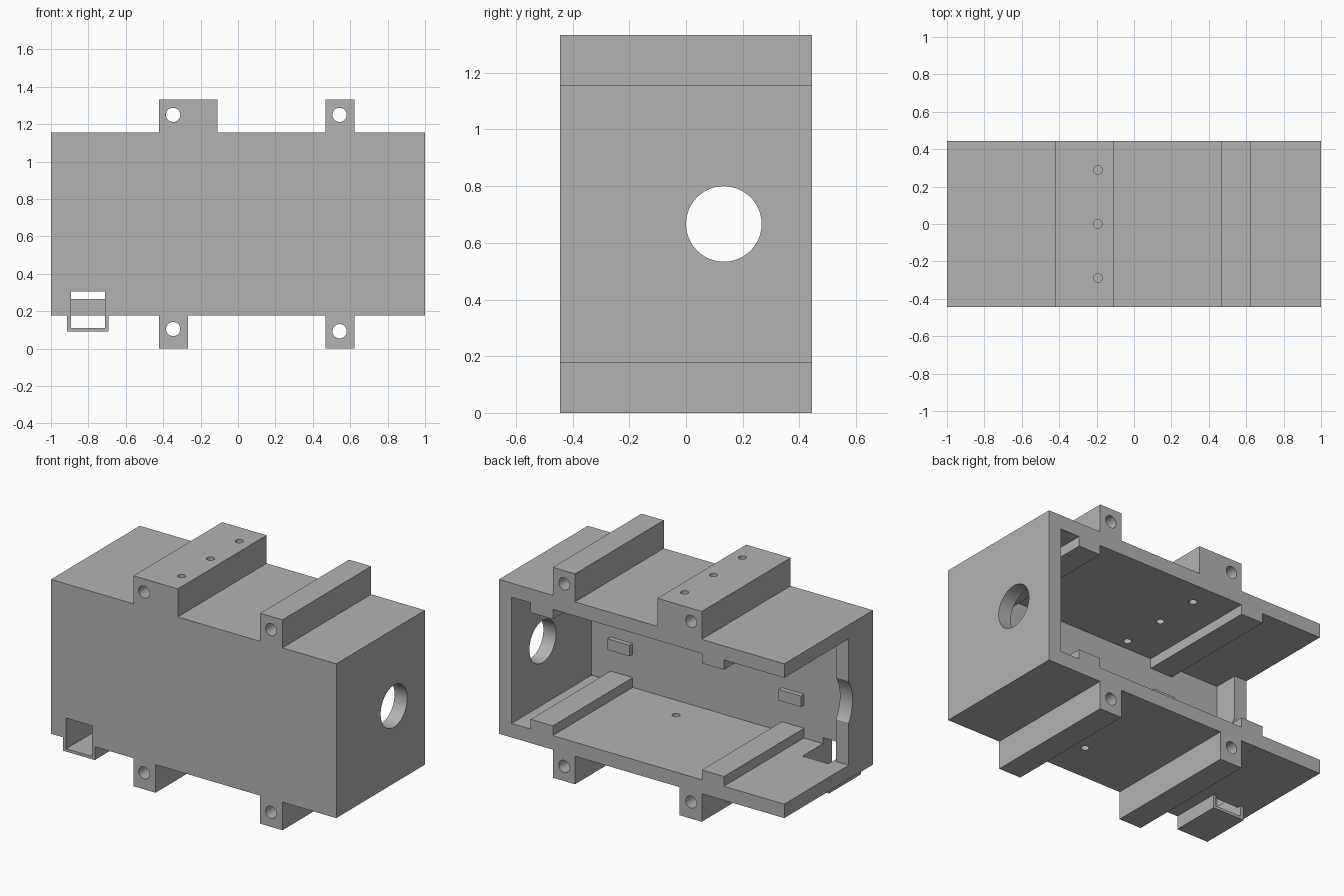
import bpy
import bmesh
from math import pi
from mathutils import Matrix, Vector

if "Cube" in bpy.data.objects:
    bpy.data.objects.remove(bpy.data.objects["Cube"], do_unlink=True)

grey = bpy.data.materials.new("plain_grey")
grey.use_nodes = True
grey.diffuse_color = (0.45, 0.45, 0.45, 1)
grey.node_tree.nodes["Principled BSDF"].inputs["Base Color"].default_value = (0.45, 0.45, 0.45, 1)

U = 2 / 22.5                      # wall thickness, used as the design unit
DEPTH = 5 * U                     # half depth
BOTTOM, TOP = 2 * U, 13 * U       # outer box
FLOOR, CEILING = 3 * U, 12 * U    # inner box
MID = 7.5 * U
FRONT = -DEPTH + U                # inside of the front wall
INNER = 1 - U


def make_object(name, bm):
    bmesh.ops.recalc_face_normals(bm, faces=bm.faces)
    mesh = bpy.data.meshes.new(name)
    bm.to_mesh(mesh)
    bm.free()
    mesh.materials.append(grey)
    obj = bpy.data.objects.new(name, mesh)
    bpy.context.collection.objects.link(obj)
    return obj


def prism(name, points, y0, y1):
    """Extrude an x-z outline along y."""
    bm = bmesh.new()
    face = bm.faces.new([bm.verts.new((x, y0, z)) for x, z in points])
    moved = bmesh.ops.extrude_face_region(bm, geom=[face])["geom"]
    bmesh.ops.translate(bm, vec=(0, y1 - y0, 0),
                        verts=[v for v in moved if isinstance(v, bmesh.types.BMVert)])
    return make_object(name, bm)


def block(name, x0, x1, y0, y1, z0, z1):
    return prism(name, [(x0, z0), (x1, z0), (x1, z1), (x0, z1)], y0, y1)


def drill(name, centre, radius, length, axis):
    turn = {"X": Matrix.Rotation(pi / 2, 4, "Y"),
            "Y": Matrix.Rotation(pi / 2, 4, "X"),
            "Z": Matrix.Identity(4)}[axis]
    bm = bmesh.new()
    bmesh.ops.create_cone(bm, cap_ends=True, segments=48, radius1=radius, radius2=radius,
                          depth=length, matrix=Matrix.Translation(Vector(centre)) @ turn)
    return make_object(name, bm)


def steps(edge, level, bumps):
    """Outline of a flat edge with raised bumps, from -edge to edge."""
    points = [(-edge, level)]
    for x0, x1, height in bumps:
        points += [(x0, level), (x0, height), (x1, height), (x1, level)]
    return points + [(edge, level)]


# housing outline with its outer rails
rail_a, rail_b = -0.422, 0.467
rail_w = 1.75 * U
lower = steps(1, BOTTOM, [(rail_a, rail_a + rail_w, 0), (rail_b, rail_b + rail_w, 0)])
upper = steps(1, TOP, [(rail_a, rail_a + 3.5 * U, 15 * U), (rail_b, rail_b + rail_w, 15 * U)])
housing = prism("housing", lower + upper[::-1], -DEPTH, DEPTH)


def combine(tool, operation="DIFFERENCE"):
    tool.hide_render = True
    mod = housing.modifiers.new(tool.name, "BOOLEAN")
    mod.operation = operation
    mod.solver = "EXACT"
    mod.object = tool
    bpy.context.view_layer.objects.active = housing
    bpy.ops.object.modifier_apply(modifier=mod.name)
    bpy.data.objects.remove(tool, do_unlink=True)


# open-backed cavity, leaving guide ridges on floor and ceiling
ridges = [(rail_a - rail_w, rail_a), (rail_b + rail_w, rail_b + 2 * rail_w)]
ridge_h = 0.062
floor = steps(INNER, FLOOR, [(a, b, FLOOR + ridge_h) for a, b in ridges])
ceiling = steps(INNER, CEILING, [(a, b, CEILING - ridge_h) for a, b in ridges])
combine(prism("cavity", floor + ceiling[::-1], FRONT, DEPTH + 0.1))

# cut-away end wall with curved notch, and the round opening opposite
combine(block("end_cutaway", -1.1, -INNER + 0.02, -0.2, DEPTH + 0.1, FLOOR, CEILING))
combine(drill("end_notch", (-1, 0, MID), 0.24, 0.3, "X"))
combine(drill("side_opening", (1, 1.5 * U, MID), 1.5 * U, 0.4, "X"))

# small stop tabs on the front wall, mirrored about mid height
for a, b in ridges:
    for z in (MID - 0.157, MID + 0.157):
        combine(block("stop_tab", a, b, FRONT - 0.03, FRONT + 0.03, z - 0.035, z + 0.035), "UNION")

# connector sleeve under the floor with its port
combine(block("port_sleeve", -0.915, -0.693, -DEPTH, -0.125, 0.093, BOTTOM + 0.03), "UNION")
combine(block("port_opening", -0.893, -0.711, -0.6, -0.15, 0.111, 0.305))
combine(block("port_channel", -0.893, -0.711, -0.6, 0, 0.111, BOTTOM))

# bolt holes along the rails
for x, z in ((-0.347, 1.25), (0.543, 1.25), (-0.347, 0.105), (0.543, 0.093)):
    combine(drill("rail_bore", (x, 0, z), 0.038, 1.2, "Y"))

# screw holes through the wide rail and the floor
for y in (-0.289, 0, 0.289):
    combine(drill("top_screw_hole", (-0.193, y, 1.2), 0.0235, 0.5, "Z"))
combine(drill("floor_screw_hole", (0.203, -0.19, 0.2), 0.0235, 0.3, "Z"))

bpy.ops.object.select_all(action="DESELECT")
housing.select_set(True)
bpy.context.view_layer.objects.active = housing
bpy.ops.object.shade_smooth_by_angle(angle=pi / 6)
